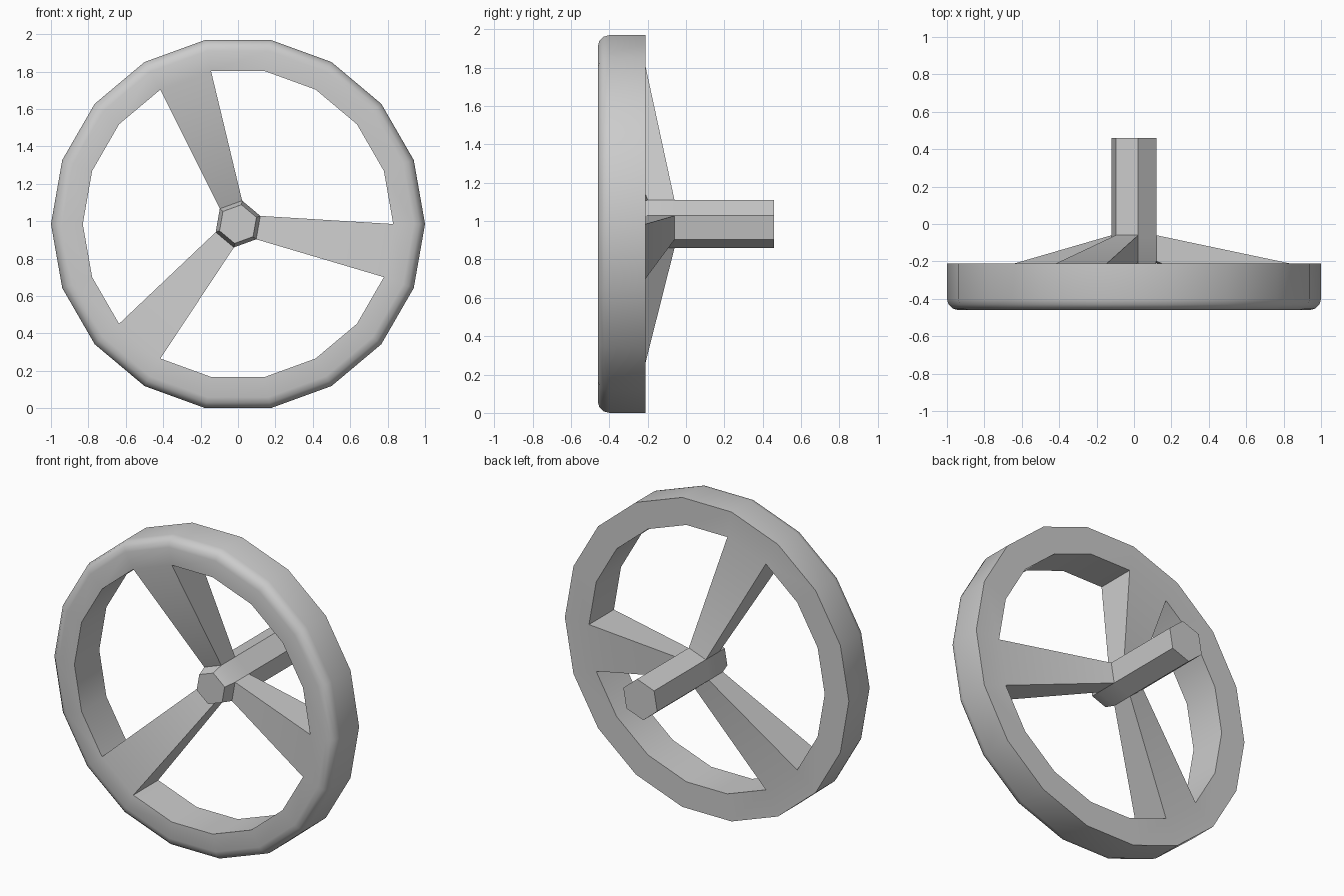
import bpy
import bmesh
from math import cos, sin, radians, pi

cube = bpy.data.objects.get("Cube")
if cube:
    bpy.data.objects.remove(cube, do_unlink=True)

CENTRE_Z = cos(radians(10))
RIM_SIDES = 18
BEVEL = 0.06
FRONT, BACK = -0.46, -0.21

grey = bpy.data.materials.new("light grey")
grey.use_nodes = True
colour = (0.6, 0.6, 0.6, 1)
grey.diffuse_color = colour
grey.node_tree.nodes["Principled BSDF"].inputs["Base Color"].default_value = colour

bm = bmesh.new()


def loop(radius, y, sides, start):
    """A polygon of vertices around the wheel axis."""
    angles = [radians(start) + 2 * pi * i / sides for i in range(sides)]
    return [bm.verts.new((radius * cos(a), y, CENTRE_Z + radius * sin(a)))
            for a in angles]


def bridge(a, b, skip=()):
    """Join two polygons with quads, leaving the skipped sides open."""
    n = len(a)
    for i in range(n):
        if i not in skip:
            j = (i + 1) % n
            bm.faces.new((a[i], a[j], b[j], b[i]))


# rim: section with a rounded outer front edge, open where spokes join
arc = [(1 - BEVEL + BEVEL * cos(t * pi / 6), FRONT + BEVEL - BEVEL * sin(t * pi / 6))
       for t in range(4)]
section = [(0.83, BACK), (1, BACK)] + arc + [(0.83, FRONT)]
rim = [loop(r, y, RIM_SIDES, -20) for r, y in section]
for a, b in zip(rim, rim[1:]):
    bridge(a, b)
bridge(rim[-1], rim[0], skip=(0, 6, 12))

# hub: front cap, spoke collar and rear shaft
cap = loop(0.105, -0.275, 6, -40)
collar_front = loop(0.127, -0.2, 6, -40)
collar_back = loop(0.127, -0.06, 6, -40)
shaft_end = loop(0.127, 0.46, 6, -40)
bridge(cap, collar_front)
bridge(collar_front, collar_back, skip=(0, 2, 4))
bridge(collar_back, shaft_end)
bm.faces.new(cap)
bm.faces.new(shaft_end)

# spokes: tapered tunnels from a rim side to a hub side
for s in range(3):
    r, h = s * 6, s * 2
    outer = [rim[-1][r], rim[-1][r + 1], rim[0][r + 1], rim[0][r]]
    inner = [collar_front[h], collar_front[h + 1], collar_back[h + 1], collar_back[h]]
    bridge(outer, inner)

bmesh.ops.recalc_face_normals(bm, faces=bm.faces[:])
mesh = bpy.data.meshes.new("spoked_wheel")
bm.to_mesh(mesh)
bm.free()
mesh.materials.append(grey)

wheel = bpy.data.objects.new("spoked_wheel", mesh)
bpy.context.collection.objects.link(wheel)
for other in bpy.context.selected_objects:
    other.select_set(False)
wheel.select_set(True)
bpy.context.view_layer.objects.active = wheel
bpy.ops.object.shade_smooth_by_angle(angle=radians(35))
